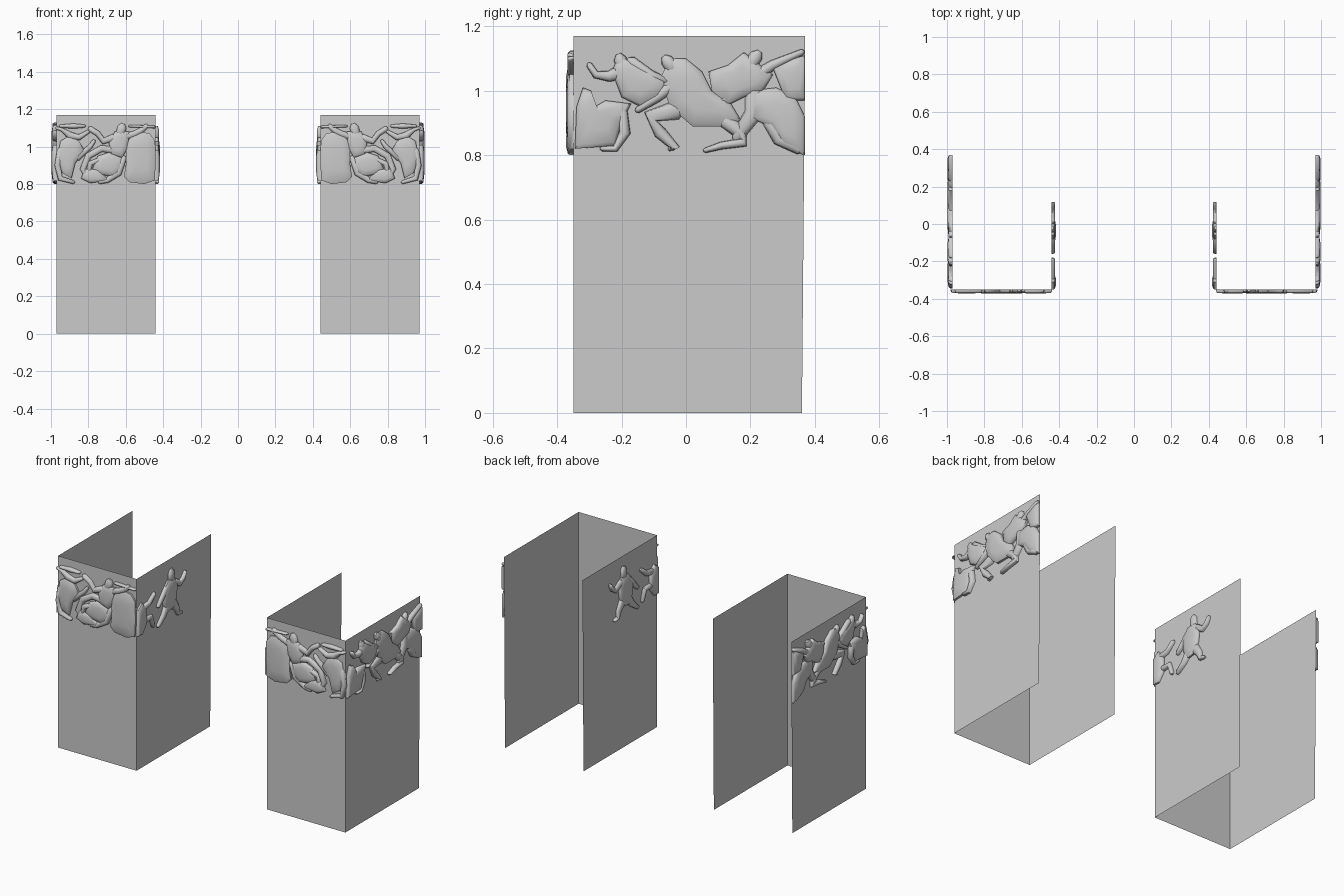
import bpy, bmesh, math
from mathutils import Vector

if "Cube" in bpy.data.objects:
    bpy.data.objects.remove(bpy.data.objects["Cube"])

# Each frieze is drawn in hundredths (u along the wall, v up), then lifted off its wall
FACES = {
    "front": lambda u, v, d: (u, -0.35 - d, v),
    "outer": lambda u, v, d: (0.97 + d, u, v),
    "inner": lambda u, v, d: (0.44 - d, u, v),
}


def finish(name, bm, smooth=True):
    bmesh.ops.recalc_face_normals(bm, faces=bm.faces)
    mesh = bpy.data.meshes.new(name)
    bm.to_mesh(mesh)
    bm.free()
    ob = bpy.data.objects.new(name, mesh)
    bpy.context.collection.objects.link(ob)
    ob.modifiers.new("mirror", 'MIRROR').use_mirror_merge = False
    if smooth:
        bpy.ops.object.select_all(action='DESELECT')
        bpy.context.view_layer.objects.active = ob
        ob.select_set(True)
        bpy.ops.object.shade_smooth_by_angle(angle=math.radians(50))
    return ob


def limb(bm, place, pts, depth=0.02):
    """Rounded tapering ribbon through (u, v, radius) points."""
    p = [(Vector((u, v)) / 100, r / 100) for u, v, r in pts]
    a = (p[0][0] - p[1][0]).normalized()
    b = (p[-1][0] - p[-2][0]).normalized()
    p = [(p[0][0] + a * p[0][1] * 0.8, p[0][1] * 0.4)] + p
    p = p + [(p[-1][0] + b * p[-1][1] * 0.8, p[-1][1] * 0.4)]
    rows = []
    for i, (c, r) in enumerate(p):
        t = (p[min(i + 1, len(p) - 1)][0] - p[max(i - 1, 0)][0]).normalized()
        n = Vector((-t.y, t.x))
        end = 0.6 if i in (0, len(p) - 1) else 1
        row = []
        for k in range(8):
            ang = math.pi * k / 7
            q = c + n * r * math.cos(ang)
            row.append(bm.verts.new(place(q.x, q.y, depth * end * max(0, math.sin(ang)) ** 0.6)))
        rows.append(row)
    for r0, r1 in zip(rows, rows[1:]):
        for k in range(7):
            bm.faces.new((r0[k], r0[k + 1], r1[k + 1], r1[k]))
    bm.faces.new(rows[0])
    bm.faces.new(rows[-1])


def body(bm, place, pts, depth=0.022):
    """Cushion-shaped relief with a steep edge inside an outline."""
    pts = [Vector(q) / 100 for q in pts]
    c = sum(pts, Vector((0, 0))) / len(pts)
    rings = []
    for s, h in ((1, 0), (1, 0.5), (0.88, 0.8), (0.5, 1)):
        ring = []
        for q in pts:
            w = c + (q - c) * s
            ring.append(bm.verts.new(place(w.x, w.y, depth * h)))
        rings.append(ring)
    n = len(pts)
    for r0, r1 in zip(rings, rings[1:]):
        for k in range(n):
            bm.faces.new((r0[k], r0[(k + 1) % n], r1[(k + 1) % n], r1[k]))
    top = bm.verts.new(place(c.x, c.y, depth))
    for k in range(n):
        bm.faces.new((rings[-1][k], rings[-1][(k + 1) % n], top))


def frieze(face, bodies, limbs, depth):
    bm = bmesh.new()
    for pts in bodies:
        body(bm, FACES[face], pts, depth)
    for pts in limbs:
        limb(bm, FACES[face], pts, depth * 0.85)
    finish(face + "_frieze", bm)


# Plain pillar walls: front, outer and inner sheets, open at the back, top and bottom
bm = bmesh.new()
cols = [[bm.verts.new((x, y - (0.01 if z == 0 and y > 0 else 0), z)) for z in (0, 1.17)]
        for x, y in ((0.44, 0.37), (0.44, -0.35), (0.97, -0.35), (0.97, 0.37))]
for a, b in zip(cols, cols[1:]):
    bm.faces.new((a[0], b[0], b[1], a[1]))
finish("pillar_walls", bm, smooth=False)

# Outer frieze: running and struggling figures
frieze("outer", [
    [(-34.5, 82), (-34, 95), (-32, 101), (-29.5, 100), (-28.5, 95), (-25, 97), (-17, 96), (-20, 90), (-22, 83)],
    [(-23, 106), (-21, 111), (-17, 109), (-11, 106), (-6, 103), (-8, 98), (-14, 95), (-20, 98)],
    [(-8, 104), (-5, 110), (0, 110), (5, 106), (8, 100), (14, 96), (17, 91), (13, 89), (2, 89), (-5, 95)],
    [(7, 106), (13, 108), (18, 112), (23, 108), (27, 105), (24, 100), (18, 98), (12, 95), (8, 100)],
    [(20, 100), (28, 101), (34, 98), (37, 92), (37, 80), (31, 82), (26, 89), (19, 92)],
    [(27, 107), (33, 110), (37, 111), (37, 97), (31, 97)],
], [
    [(-20.5, 110, 2), (-19.5, 107, 2)],
    [(-30, 108, 1), (-28, 105, 1.2), (-24, 104.5, 1.7), (-20, 106, 2.4)],
    [(-17, 109, 1.8), (-11, 105, 1.5), (-6, 103, 1)],
    [(-20, 94, 1.8), (-19, 87, 1.8), (-22, 82, 1.1), (-26, 82, 0.8)],
    [(-6, 109.5, 2), (-4, 107, 2.3)],
    [(-4, 102, 2), (-9, 98, 1.6), (-15, 94, 1)],
    [(-3, 94, 3), (-11, 92, 2.4), (-8, 87, 2), (-3, 82, 1.2), (-5, 82, 0.8)],
    [(12, 91, 2.4), (17, 87, 2.2), (18, 84, 1.5), (11, 83, 1.2), (6, 81.5, 0.8)],
    [(11, 97, 1), (16, 99, 1.3), (19, 103, 2), (27, 108, 1.6), (36, 112, 1)],
    [(21, 100, 2.6), (21, 93, 2.8), (16, 86, 2)],
    [(26, 91, 2.5), (29, 85, 2.2), (35, 81.5, 1.3)],
    [(22, 111, 2), (19, 107, 2.5)],
], 0.027)

# Front frieze: shield-like drapery, central figure with spread arms, coiling figures
frieze("front", [
    [(44.5, 82), (44, 92), (44.3, 103), (47, 107), (52, 108), (57, 106), (60, 101),
     (60, 90), (61, 84), (58, 81), (50, 80)],
    [(58, 108), (66, 108), (69, 102), (68, 96), (62, 94), (59, 99)],
    [(85, 103), (90, 106), (95, 103), (96.5, 94), (94, 86), (89, 83), (87, 91), (82, 98)],
    [(62, 94), (69, 97), (75, 95), (78, 88), (73, 85), (66, 84), (62, 88)],
    [(69, 82), (75, 88), (82, 88), (84, 83), (79, 80.5)],
], [
    [(44.5, 110.5, 0.7), (58, 111, 0.7)],
    [(62, 110.5, 2.4), (63, 107, 2.4)],
    [(61, 105, 2), (55, 107, 1.6), (52, 108.5, 1.6), (49, 111, 1.3)],
    [(66, 105, 2), (72, 103, 1.8), (75, 107, 1.5), (79, 109.5, 1.5)],
    [(66, 98, 2), (73, 99, 1.8), (80, 95, 1.8), (83, 88, 1.6), (80, 83, 1.3)],
    [(61, 94, 1.5), (64, 86, 2), (70, 82, 1.5), (74, 81, 1)],
    [(74, 93, 1.3), (79, 91, 1.5), (80, 85, 1.3)],
    [(80, 108, 1), (85, 105, 1.6), (90, 106, 2), (94, 109, 1), (97, 110, 0.8)],
    [(82, 111, 0.8), (88, 111, 1.4), (95, 111, 0.8)],
    [(95, 98, 1.8), (96.5, 90, 1.6), (95, 83, 1.5), (88, 81, 1)],
    [(86, 94, 1.8), (79, 100, 1.3), (77, 103, 1)],
], 0.022)

# Inner frieze: one striding figure beside a reaching one at the corner
frieze("inner", [
    [(-10, 100), (-6, 105), (0, 105), (3, 101), (2, 93), (0, 87), (-7, 86), (-10, 92)],
    [(-35, 82), (-35, 98), (-31, 101), (-27, 96), (-27, 87), (-31, 82)],
], [
    [(-2, 109, 2.4), (-2, 105, 2.6)],
    [(1, 102, 2), (6, 99, 1.8), (9, 101, 1.4), (11, 104, 1)],
    [(-7, 101, 2), (-12, 96, 1.6), (-15, 93, 1.2)],
    [(-6, 90, 3), (-10, 85, 2), (-15, 81, 1.2)],
    [(-1, 90, 3), (3, 85, 2), (4, 81.5, 1.3), (7, 81, 0.9)],
    [(-31, 97, 2), (-24, 98, 1.6), (-19, 102, 1.2)],
    [(-29, 89, 2), (-22, 89, 1.6), (-20, 83, 1.2)],
], 0.022)
